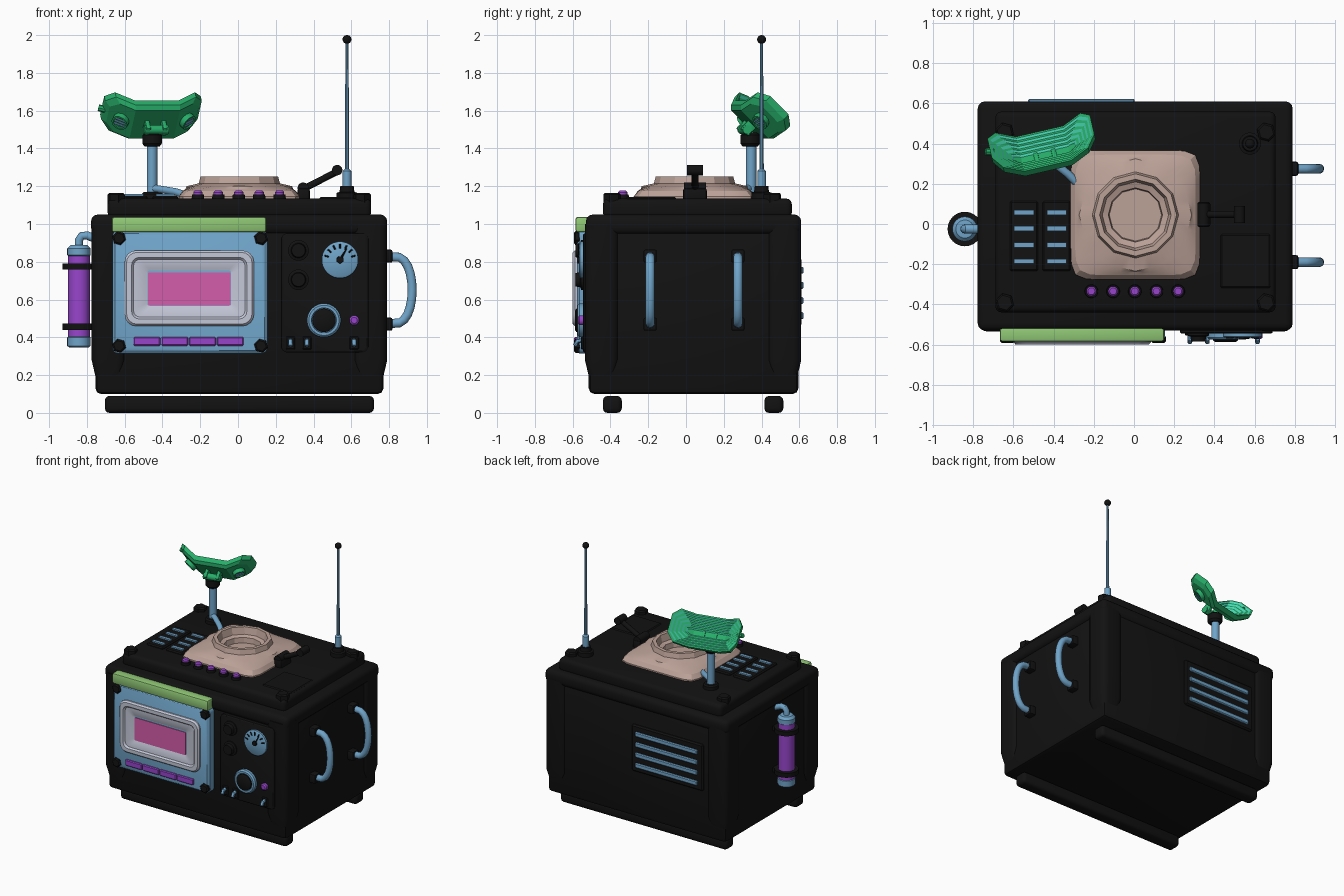
import bpy, bmesh
from math import sin, cos, pi, radians
from mathutils import Vector as V, Matrix

if "Cube" in bpy.data.objects:
    bpy.data.objects.remove(bpy.data.objects["Cube"])

def mat(name, *c):
    m = bpy.data.materials.new(name)
    m.diffuse_color = (*c, 1)
    m.use_nodes = True
    m.node_tree.nodes["Principled BSDF"].inputs["Base Color"].default_value = m.diffuse_color
    return m

BLACK = mat("black_shell", .006, .006, .006)
BLUE = mat("steel_blue", .16, .37, .58)
PURPLE = mat("purple", .31, .06, .6)
PINK = mat("pink_screen", .66, .11, .4)
LIME = mat("lime", .28, .58, .18)
BEIGE = mat("beige", .5, .36, .31)
PALE = mat("pale_grey", .55, .57, .68)
GREEN = mat("green", .02, .42, .14)
CYAN = mat("cyan", .07, .75, .5)

def finish(name, bm, mats, smooth=35):
    bmesh.ops.recalc_face_normals(bm, faces=bm.faces)
    me = bpy.data.meshes.new(name)
    bm.to_mesh(me)
    bm.free()
    for m in mats if isinstance(mats, list) else [mats]:
        me.materials.append(m)
    if smooth:
        me.shade_smooth()
        me.set_sharp_from_angle(angle=radians(smooth))
    ob = bpy.data.objects.new(name, me)
    bpy.context.collection.objects.link(ob)
    return ob

def box(name, x0, x1, y0, y1, z0, z1, m, bevel=0, seg=2):
    bm = bmesh.new()
    bmesh.ops.create_cube(bm, size=1)
    for v in bm.verts:
        v.co = (x0 + (v.co.x + .5) * (x1 - x0), y0 + (v.co.y + .5) * (y1 - y0), z0 + (v.co.z + .5) * (z1 - z0))
    if bevel:
        bmesh.ops.bevel(bm, geom=bm.edges[:], offset=bevel, segments=seg, profile=.5, affect='EDGES')
    return finish(name, bm, m)

def loft(name, loops, m, caps=(True, True), smooth=35):
    bm = bmesh.new()
    rings = [[bm.verts.new(p) for p in l] for l in loops]
    n = len(rings[0])
    for a, b in zip(rings, rings[1:]):
        for i in range(n):
            bm.faces.new((a[i], a[(i + 1) % n], b[(i + 1) % n], b[i]))
    if caps[0]:
        bm.faces.new(rings[0])
    if caps[1]:
        bm.faces.new(rings[-1])
    return finish(name, bm, m, smooth)

def tube(name, pts, radii, m, n=16):
    """Round tube along points; radii is one value or one per point."""
    pts = [V(p) for p in pts]
    if not isinstance(radii, (list, tuple)):
        radii = [radii] * len(pts)
    t0 = (pts[1] - pts[0]).normalized()
    u = t0.orthogonal().normalized()
    loops = []
    for i, p in enumerate(pts):
        t = (pts[min(i + 1, len(pts) - 1)] - pts[max(i - 1, 0)]).normalized()
        u = (u - t * u.dot(t)).normalized()
        w = t.cross(u)
        loops.append([p + radii[i] * (u * cos(2 * pi * k / n) + w * sin(2 * pi * k / n)) for k in range(n)])
    return loft(name, loops, m)

def lathe(name, base, axis, prof, m, n=20):
    """Stacked discs along a straight axis: prof = (distance, radius)."""
    base, a = V(base), V(axis)
    u = a.orthogonal().normalized()
    w = a.cross(u)
    return loft(name, [[base + a * d + r * (u * cos(2 * pi * k / n) + w * sin(2 * pi * k / n)) for k in range(n)] for d, r in prof], m)

def rrect(cx, cy, hw, hh, r, n=4):
    pts = []
    for q, (sx, sy) in enumerate(((1, 1), (-1, 1), (-1, -1), (1, -1))):
        for k in range(n + 1):
            a = pi / 2 * (q + k / n)
            pts.append((cx + sx * (hw - r) + r * cos(a), cy + sy * (hh - r) + r * sin(a)))
    return pts

def front_plate(name, cx, cz, layers, m):
    """Rounded plate facing -y: layers = (half width, half height, corner, y)."""
    return loft(name, [[(x, y, z) for x, z in rrect(cx, cz, w, h, r)] for w, h, r, y in layers], m)

# Shell, corner pillars, lid tiers, foot rails
box("main_body", -.755, .77, -.515, .595, .1, 1, BLACK, .03)
for cx, sx in ((-.685, -1), (.7, 1)):
    for cy, sy in ((-.445, -1), (.52, 1)):
        levels = ((.13, .055), (.28, .09), (1, .09))
        loft("corner_pillar", [[(x, y, z) for x, y in rrect(cx, cy, h, h, h * .5)] for z, h in levels], BLACK)
        lathe("lid_corner_bolt", (cx * .94, cy * .88, 1.08), (0, 0, 1), ((0, .048), (.075, .048), (.085, .038)), BLACK, 6)
box("lid_rim", -.778, .79, -.53, .61, .945, 1.05, BLACK, .035, 3)
box("lid_top", -.69, .705, -.44, .56, 1.03, 1.135, BLACK, .03, 3)
for y in (-.39, .465):
    box("foot_rail", -.705, .72, y - .05, y + .05, 0, .09, BLACK, .025, 3)
box("lid_hatch", .43, .68, -.32, -.05, 1.12, 1.142, BLACK, .008, 1)

# Beige turntable: rounded square blending into a faceted bowl
def blend_loop(r, z, p, poly=False):
    out = []
    for k in range(48):
        a = pi * k / 24
        c, s = cos(a), sin(a)
        q = r / (abs(c) ** p + abs(s) ** p) ** (1 / p)
        if poly:
            q *= cos(pi / 12) / cos(a % (pi / 6) - pi / 12)
        out.append((.007 + q * c, .045 + q * s, z))
    return out
loft("bowl_housing", [blend_loop(*l) for l in (
    (.322, 1.125, 9), (.322, 1.145, 9), (.30, 1.175, 8), (.285, 1.185, 5), (.28, 1.2, 2, True), (.215, 1.215, 2, True),
    (.205, 1.252, 2, True), (.178, 1.252, 2, True), (.165, 1.2, 2, True), (.135, 1.19, 2, True), (.13, 1.15, 2, True))], BEIGE, smooth=20)

# Lid buttons and vents
for i in range(5):
    x = -.212 + i * .108
    lathe("lid_button_base", (x, -.335, 1.12), (0, 0, 1), ((0, .035), (.035, .032)), BLACK)
    lathe("lid_button", (x, -.335, 1.15), (0, 0, 1), ((0, .025), (.018, .025), (.027, .017)), PURPLE)
for x in (-.548, -.385):
    box("lid_vent_plate", x - .07, x + .07, -.235, .115, 1.12, 1.148, BLACK, .008, 1)
    for i in range(4):
        y = -.185 + i * .081
        box("lid_vent_slat", x - .049, x + .049, y - .012, y + .012, 1.13, 1.158, BLUE)

# Lever
box("lever_mount", .315, .38, -.015, .11, 1.12, 1.19, BLACK, .012)
tube("lever_arm", [(.345, .048, 1.185), (.53, .048, 1.28)], .018, BLACK, 12)
tube("lever_hub", [(.345, -.01, 1.19), (.345, .105, 1.19)], .03, BLACK)
tube("lever_grip", [(.525, .005, 1.285), (.525, .09, 1.285)], .028, BLACK)

# Antenna
lathe("antenna_base", (.577, .4, 1.12), (0, 0, 1), ((0, .055), (.045, .055), (.05, .04), (.08, .036)), BLACK)
lathe("antenna_sleeve", (.577, .4, 1.2), (0, 0, 1), ((0, .023), (.08, .023), (.09, .012)), BLUE)
tube("antenna_rod", [(.577, .4, 1.28), (.577, .4, 1.97)], [.012, .008], BLUE, 10)
lathe("antenna_tip", (.577, .4, 1.977), (0, 0, 1), [(-.023 * cos(pi * k / 8), .001 + .023 * sin(pi * k / 8)) for k in range(9)], BLACK)

# Dish mast with feed pipe and pivot
lathe("mast_base", (-.455, .345, 1.12), (0, 0, 1), ((0, .055), (.04, .055), (.05, .045)), BLACK)
tube("mast", [(-.455, .345, 1.15), (-.455, .345, 1.43)], .028, BLUE)
tube("mast_pipe", [(-.455, .34, 1.19), (-.42, .32, 1.185), (-.33, .25, 1.17), (-.27, .19, 1.15)], .02, BLUE, 12)
lathe("mast_pivot", (-.455, .34, 1.41), (0, 0, 1), ((0, .04), (.015, .052), (.06, .052), (.075, .035)), BLACK)

# Dish: stepped trough with two bent wings, tilted up and backward
az, tilt = radians(13), radians(45)
N = V((-sin(az) * cos(tilt), cos(az) * cos(tilt), sin(tilt)))
U = V((cos(az), sin(az), 0))
W = N.cross(U)
M = Matrix((U, W, N)).transposed().to_4x4()
M.translation = (-.445, .355, 1.545)
def dish_loop(d, off):
    u, v, b = .262 - d, .125 - d, .12
    ch = min(.045, (u - b) * .6)
    half = [(-u, -v * .55), (-u + ch, -v), (-b, -v), (b, -v), (u - ch, -v), (u, -v * .55)]
    pts = half + [(x, -y) for x, y in reversed(half)]
    return [M @ V((x, y, max(0, abs(x) - b) * .62 + off)) for x, y in pts]
bm = bmesh.new()
steps = [(.02, -.025, 0), (0, -.005, 0), (0, .03, 0)]
for i in range(5):
    steps += [(.012 + i * .021, .03 - i * .009, 0), (.021 + i * .021, .021 - i * .009, 1)]
rings = [[bm.verts.new(p) for p in dish_loop(d, o)] for d, o, c in steps]
for a, b, s in zip(rings, rings[1:], steps[1:]):
    for i in range(12):
        bm.faces.new((a[i], a[(i + 1) % 12], b[(i + 1) % 12], b[i])).material_index = s[2]
for r in (rings[0], rings[-1]):
    for ids in ((2, 3, 8, 9), (0, 1, 2, 9, 10, 11), (3, 4, 5, 6, 7, 8)):
        bm.faces.new([r[i] for i in ids])
finish("dish", bm, [GREEN, CYAN], 0)
# Dish back: wing grilles, hinge bracket, end nub
for s in (-1, 1):
    wn = V((s * .527, 0, -.85))
    o = V((s * .175, 0, .01))
    lathe("dish_grille_ring", M @ o, M.to_3x3() @ wn, ((0, .045), (.03, .045), (.03, .034), (.022, .034)), GREEN, 12)
    for k in (-.018, 0, .018):
        p = o + wn * .022 + V((0, k, 0))
        t = V((.85, 0, .527 * s)) * .03
        tube("dish_grille_slat", [M @ (p - t), M @ (p + t)], .006, BLUE, 6)
    ob = box("dish_bracket", s * .045 - .013, s * .045 + .013, -.03, .03, -.085, -.01, GREEN, .008)
    ob.matrix_world = M
tube("dish_hinge", [M @ V((-.065, 0, -.065)), M @ V((.065, 0, -.065))], .024, GREEN)
tube("dish_end_nub", [M @ V((-.245, 0, .085)), M @ V((-.285, 0, .1))], .018, GREEN, 8)

# Screen unit
box("screen_awning", -.668, .15, -.585, -.505, .957, 1.037, LIME, .012)
front_plate("screen_panel", -.255, .64, ((.41, .325, .03, -.5), (.41, .325, .03, -.565), (.395, .31, .03, -.578)), BLUE)
front_plate("screen_frame", -.258, .66, ((.342, .2, .06, -.56), (.342, .2, .06, -.588), (.332, .19, .055, -.6),
            (.305, .163, .04, -.6), (.295, .153, .035, -.588), (.235, .105, .02, -.586), (.222, .093, .012, -.578)), PALE)
front_plate("screen_glass", -.258, .656, ((.218, .088, .008, -.57), (.218, .088, .008, -.583)), PINK)
for x in (-.63, .122):
    for z in (.925, .355):
        lathe("screen_bolt", (x, -.56, z), (0, -1, 0), ((0, .038), (.025, .038), (.033, .028)), BLACK, 6)
for i in range(4):
    x = -.553 + i * .147
    box("screen_key", x, x + .142, -.592, -.56, .355, .402, PURPLE, .006, 1)

# Control panel
front_plate("control_panel", .46, .635, ((.23, .315, .03, -.5), (.23, .315, .03, -.54), (.222, .307, .025, -.546)), BLACK)
for z in (.86, .705):
    lathe("small_dial", (.32, -.53, z), (0, -1, 0), ((0, .055), (.025, .055), (.03, .04), (.055, .036)), BLACK)
lathe("gauge_face", (.54, -.53, .81), (0, -1, 0), ((0, .097), (.03, .097), (.036, .088)), BLUE, 28)
for i in range(7):
    a = radians(15 + 25 * i)
    d = V((cos(a), 0, sin(a)))
    tube("gauge_tick", [V((.54, -.566, .81)) + d * .06, V((.54, -.566, .81)) + d * .085], .005, BLACK, 6)
tube("gauge_needle", [(.54, -.568, .81), (.575, -.568, .87)], [.007, .003], BLACK, 6)
lathe("gauge_hub", (.54, -.56, .81), (0, -1, 0), ((0, .02), (.015, .018)), BLACK)
lathe("big_knob_ring", (.455, -.53, .49), (0, -1, 0), ((0, .09), (.035, .09), (.045, .08), (.045, .066), (.02, .064)), BLUE, 28)
lathe("big_knob_core", (.455, -.53, .49), (0, -1, 0), ((0, .062), (.05, .062), (.058, .05)), BLACK, 24)
lathe("panel_button", (.615, -.53, .49), (0, -1, 0), ((0, .026), (.035, .026), (.043, .016)), PURPLE)
for x in (.278, .365, .615):
    box("switch_plate", x - .025, x + .025, -.556, -.53, .335, .405, BLACK, .006, 1)
    tube("switch_lever", [(x, -.54, .385), (x, -.575, .38), (x, -.588, .355)], .012, BLUE, 10)

# Back vent
box("back_vent_plate", -.57, .04, .58, .611, .46, .82, BLACK, .01, 1)
for z in (.515, .595, .675, .755):
    box("back_vent_slat", -.527, .003, .59, .623, z - .018, z + .018, BLUE, .006, 1)

# Right side handles
for y in (-.19, .275):
    arc = [(.79 + .11 * max(0, cos(a)) ** .7 + .022, y, .65 + .18 * sin(a)) for a in [radians(-90 + 15 * k) for k in range(13)]]
    tube("side_handle", [(.76, y, .47)] + arc[1:-1] + [(.76, y, .83)], .024, BLUE)
    for z in (.47, .83):
        box("handle_mount", .75, .818, y - .035, y + .035, z - .035, z + .035, BLACK, .01)

# Left side gas canister
c = (-.842, -.025, 0)
lathe("canister", c, (0, 0, 1), ((.4, .058), (.84, .058)), PURPLE, 24)
lathe("canister_bottom_cap", c, (0, 0, 1), ((.345, .05), (.355, .062), (.4, .062), (.405, .056)), BLUE, 24)
lathe("canister_top_cap", c, (0, 0, 1), ((.83, .056), (.835, .062), (.87, .062), (.888, .045), (.89, .02)), BLUE, 24)
for z in (.455, .775):
    lathe("canister_band", (c[0], c[1], z - .017), (0, 0, 1), ((0, .086), (.034, .086)), BLACK, 24)
    box("canister_bracket", -.82, -.74, -.07, .02, z - .017, z + .017, BLACK)
tube("canister_pipe", [(-.842, -.025, .88), (-.842, -.025, .915), (-.828, -.025, .937), (-.8, -.025, .94), (-.74, -.025, .915)], .022, BLUE)
